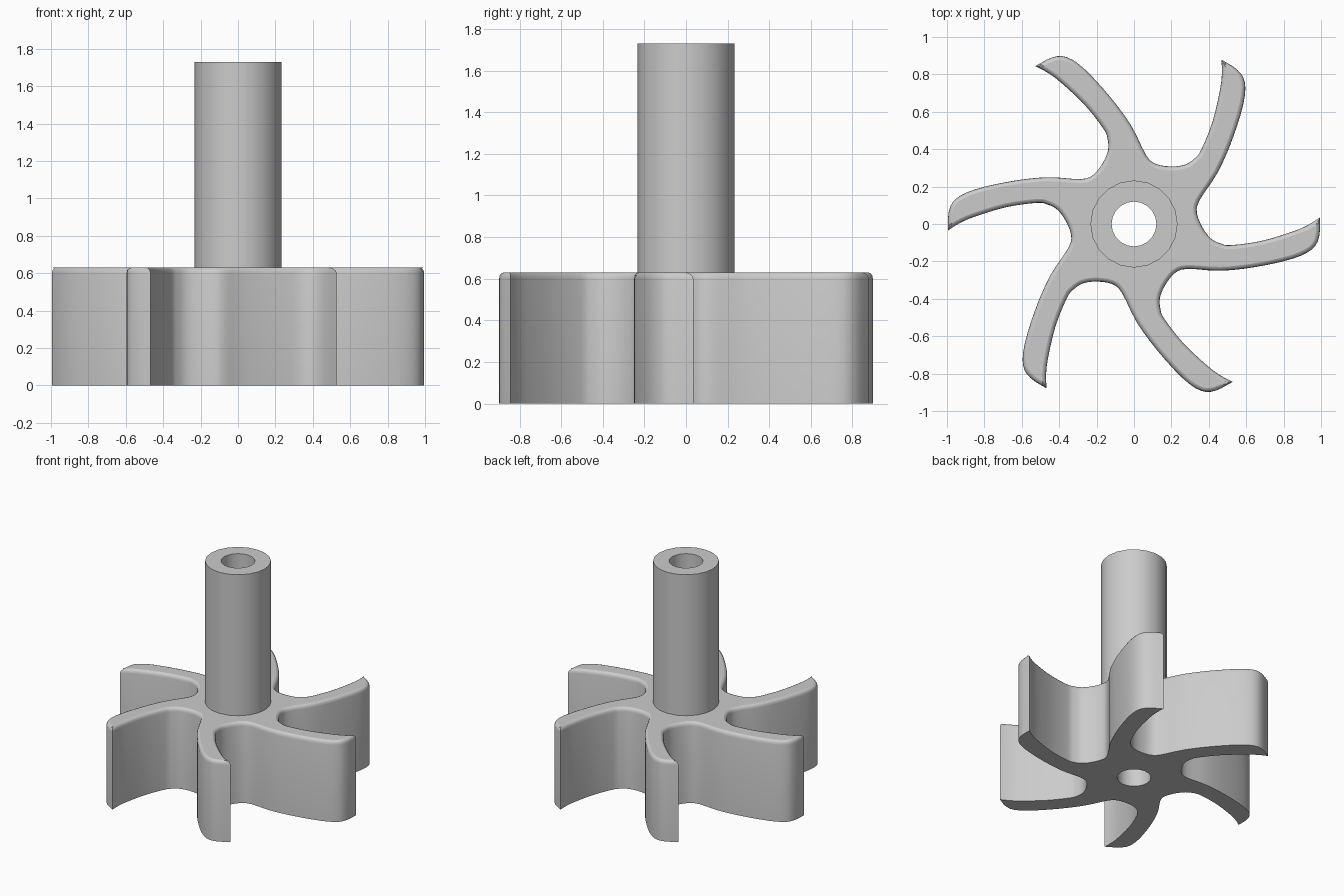
import bpy, bmesh
from math import pi, cos, sin, radians
from mathutils import Vector, Matrix

cube = bpy.data.objects.get("Cube")
if cube:
    bpy.data.objects.remove(cube, do_unlink=True)

BLADES, SIDES = 6, 20
SHAFT_R, BORE_R = 0.233, 0.12
HUB_TOP, SHAFT_TOP = 0.63, 1.73
FILLET = 0.03

grey = bpy.data.materials.new("plain_grey")
grey.use_nodes = True
colour = (0.6, 0.6, 0.6, 1)
grey.diffuse_color = colour
grey.node_tree.nodes["Principled BSDF"].inputs["Base Color"].default_value = colour


def spline(pts, steps):
    """Smooth open curve through the points, without the last point."""
    p = [2 * pts[0] - pts[1]] + pts + [2 * pts[-1] - pts[-2]]
    out = []
    for a, b, c, d in zip(p, p[1:], p[2:], p[3:]):
        for i in range(steps):
            t = i / steps
            out.append(0.5 * (2 * b + (c - a) * t + (2 * a - 5 * b + 4 * c - d) * t ** 2
                              + (3 * b - a - 3 * c + d) * t ** 3))
    return out


def inset(pts, dist):
    """Move a counterclockwise outline inward, with mitred corners."""
    out = []
    for i, p in enumerate(pts):
        u = (p - pts[i - 1]).normalized()
        v = (pts[(i + 1) % len(pts)] - p).normalized()
        n1, n2 = Vector((-u.y, u.x)), Vector((-v.y, v.x))
        m = (n1 + n2).normalized()
        out.append(p + m * dist / max(m.dot(n1), 0.4))
    return out


def circle(r):
    return [Vector((r * cos(2 * pi * i / SIDES), r * sin(2 * pi * i / SIDES)))
            for i in range(SIDES)]


def ring(bm, pts, z):
    return [bm.verts.new((p.x, p.y, z)) for p in pts]


def skin(bm, rings):
    """Join successive rings with quads."""
    for a, b in zip(rings, rings[1:]):
        for i in range(len(a)):
            j = (i + 1) % len(a)
            bm.faces.new((a[i], a[j], b[j], b[i]))


def cap(bm, outer, hole):
    """Flat face between an outline and a round hole."""
    edges = []
    for loop in (outer, hole):
        for i, v in enumerate(loop):
            w = loop[i - 1]
            edges.append(bm.edges.get((v, w)) or bm.edges.new((v, w)))
    bmesh.ops.triangle_fill(bm, edges=edges, use_beauty=True)


def finish(bm, name):
    mesh = bpy.data.meshes.new(name)
    bm.to_mesh(mesh)
    bm.free()
    mesh.materials.append(grey)
    obj = bpy.data.objects.new(name, mesh)
    bpy.context.collection.objects.link(obj)
    bpy.ops.object.select_all(action='DESELECT')
    obj.select_set(True)
    bpy.context.view_layer.objects.active = obj
    bpy.ops.object.shade_smooth_by_angle(angle=radians(35))


# Blade outline: hollow side from the tip inward, full side from the root outward
hollow = [(0.995, 0.035), (0.94, 0.0), (0.858, -0.037), (0.684, -0.09), (0.52, -0.113),
          (0.465, -0.105), (0.412, -0.078), (0.367, -0.02)]
full = [(0.219, -0.262), (0.287, -0.24), (0.46, -0.25), (0.65, -0.23), (0.847, -0.186),
        (0.952, -0.135), (0.99, -0.067), (0.995, 0.035)]
turn = Matrix.Rotation(2 * pi / BLADES, 2)
sector = spline([Vector(p) for p in hollow] + [turn @ Vector(p) for p in full], 3)
outline = [Matrix.Rotation(2 * pi * k / BLADES, 2) @ p for k in range(BLADES) for p in sector]

# Bladed wheel with a rounded top rim
bm = bmesh.new()
rings = [ring(bm, outline, 0)]
for i in range(4):
    a = i / 3 * pi / 2
    rings.append(ring(bm, inset(outline, FILLET * 0.7 * (1 - cos(a))),
                      HUB_TOP - FILLET * (1 - sin(a))))
skin(bm, rings)
cap(bm, rings[0], ring(bm, circle(BORE_R), 0))
cap(bm, rings[-1], ring(bm, circle(SHAFT_R), HUB_TOP))
bmesh.ops.recalc_face_normals(bm, faces=bm.faces)
for f in bm.faces:  # caps face straight down and up
    z = f.calc_center_median().z
    if (z < 0.001 and f.normal.z > 0) or (z > HUB_TOP - 0.001 and f.normal.z < 0):
        f.normal_flip()
finish(bm, "bladed_wheel")

# Hollow shaft, its bore running down through the wheel
bm = bmesh.new()
skin(bm, [ring(bm, circle(r), z) for r, z in
          ((SHAFT_R, HUB_TOP), (SHAFT_R, SHAFT_TOP), (BORE_R, SHAFT_TOP), (BORE_R, 0))])
finish(bm, "hollow_shaft")
